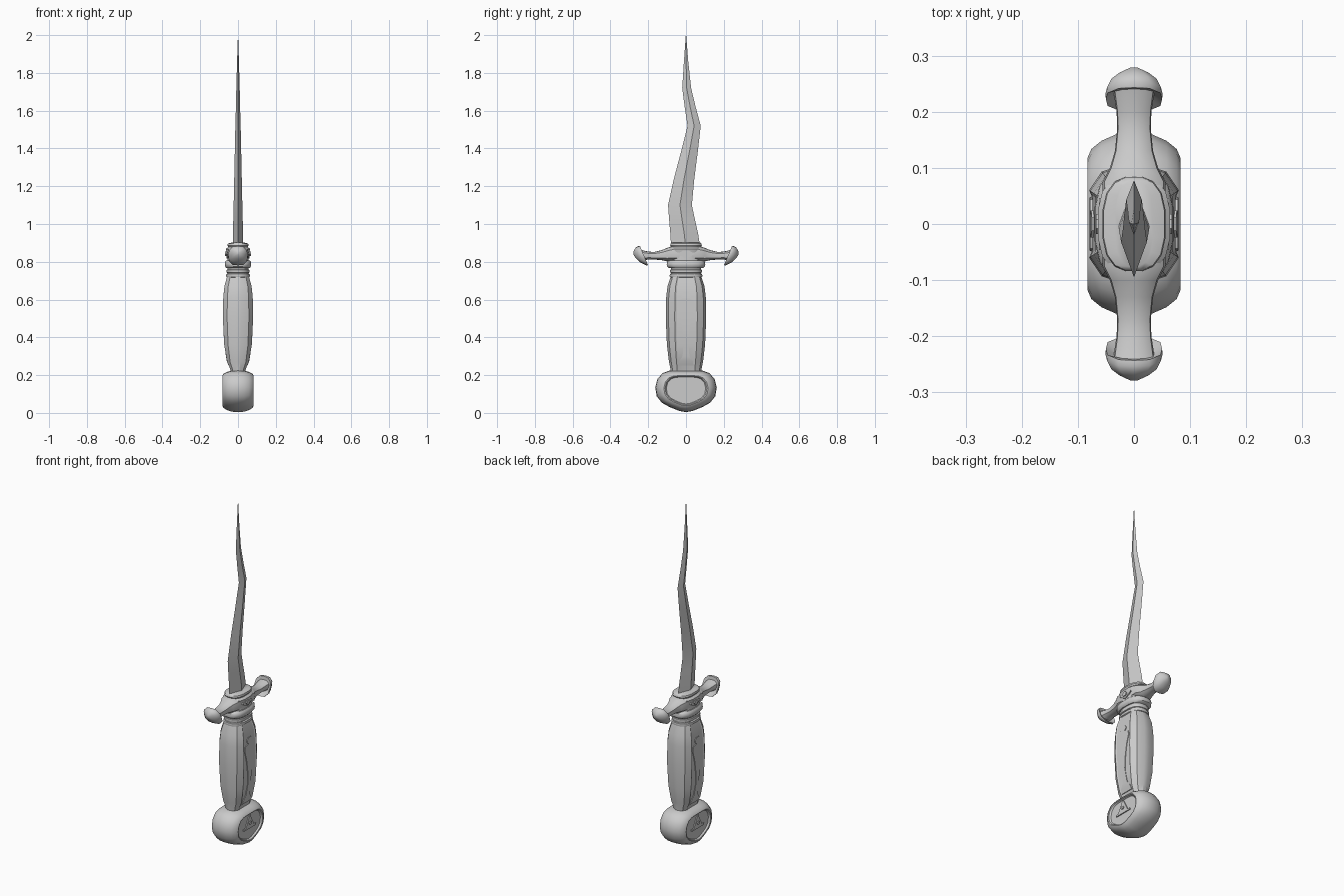
import bpy, bmesh
from math import cos, sin, pi


def loft(name, rings, angle=30):
    """Skin a list of equal-length point rings and cap both ends."""
    bm = bmesh.new()
    rows = [[bm.verts.new(p) for p in r] for r in rings]
    n = len(rows[0])
    for a, b in zip(rows, rows[1:]):
        for i in range(n):
            j = (i + 1) % n
            bm.faces.new((a[i], a[j], b[j], b[i]))
    bm.faces.new(rows[0][::-1])
    bm.faces.new(rows[-1])
    bmesh.ops.recalc_face_normals(bm, faces=bm.faces[:])
    me = bpy.data.meshes.new(name)
    bm.to_mesh(me)
    bm.free()
    ob = bpy.data.objects.new(name, me)
    bpy.context.collection.objects.link(ob)
    bpy.ops.object.select_all(action='DESELECT')
    bpy.context.view_layer.objects.active = ob
    ob.select_set(True)
    bpy.ops.object.shade_smooth_by_angle(angle=angle * pi / 180)
    return ob


def mirror4(quarter):
    """Unit quarter section (x>0, y>0) to a closed section."""
    q = quarter
    return (q + [(-x, y) for x, y in q[::-1]] + [(-x, -y) for x, y in q]
            + [(x, -y) for x, y in q[::-1]])


def interp(table, z):
    for a, b in zip(table, table[1:]):
        if z <= b[0]:
            t = (z - a[0]) / (b[0] - a[0])
            return a[1] + t * (b[1] - a[1])
    return table[-1][1]


def relief(name, rows, depth):
    """Raised figure on both broad faces: rows are (z, y half width)."""
    return loft(name, [[(sx * depth(z), sy * w, z) for sx, sy in
                        ((-1, -1), (1, -1), (1, 1), (-1, 1))] for z, w in rows], 20)


# blade: wavy diamond section, rows are (z, rear edge y, front edge y, half thickness)
blade = [(0.87, -0.078, 0.076, 0.028), (0.95, -0.083, 0.064, 0.027),
         (1.02, -0.089, 0.048, 0.025), (1.10, -0.095, 0.031, 0.023),
         (1.24, -0.064, 0.044, 0.020), (1.38, -0.027, 0.062, 0.017),
         (1.52, 0.008, 0.078, 0.014), (1.62, -0.007, 0.051, 0.011),
         (1.72, -0.020, 0.027, 0.009), (1.86, -0.011, 0.012, 0.005),
         (2.0, -0.001, 0.001, 0.0005)]
loft("blade", [[(t, (a + b) / 2, z), (0, b, z), (-t, (a + b) / 2, z), (0, a, z)]
               for z, a, b, t in blade], 12)

# grip: faceted barrel with recessed side panels, rows are (z, x half, y half)
grip = [(0.20, 0.036, 0.082), (0.235, 0.042, 0.083), (0.27, 0.058, 0.090),
        (0.36, 0.073, 0.101), (0.50, 0.080, 0.107), (0.61, 0.078, 0.105),
        (0.67, 0.072, 0.098), (0.715, 0.060, 0.083), (0.74, 0.054, 0.078)]
section = mirror4([(0.95, 0.48), (1, 0.56), (0.72, 0.87), (0.2, 1)])
loft("grip", [[(x * a, y * b, z) for x, y in section] for z, a, b in grip], 20)


def grip_depth(z):
    return 0.95 * interp(grip, z) + 0.004


# grip ornament: tapering figure with a foot and a round top
relief("grip_relief", [(0.25, 0.040), (0.275, 0.036), (0.30, 0.018), (0.38, 0.012),
                       (0.44, 0.018), (0.52, 0.034), (0.57, 0.048), (0.595, 0.044),
                       (0.605, 0.016)], grip_depth)
relief("grip_relief_top", [(0.605, 0.012), (0.615, 0.024), (0.628, 0.024),
                           (0.64, 0.012)], grip_depth)

# collar: stacked rounded rings between grip and guard
oval = mirror4([(1, 0.30), (0.88, 0.66), (0.62, 0.90), (0.25, 1)])


def ring(name, z, h, a, b):
    prof = [(-1, 0.88), (-0.6, 0.98), (0, 1), (0.6, 0.98), (1, 0.88)]
    loft(name, [[(x * a * s, y * b * s, z + t * h) for x, y in oval]
                for t, s in prof], 40)


for i, (z, h, a, b) in enumerate([(0.727, 0.012, 0.063, 0.087), (0.75, 0.011, 0.061, 0.085),
                                  (0.787, 0.020, 0.070, 0.102)]):
    ring(f"collar_ring_{i + 1}", z, h, a, b)
loft("collar_core", [[(x * 0.056, y * 0.080, z) for x, y in oval] for z in (0.72, 0.83)])

# guard: arms as octagon sections (y, x half, z centre, z half, slant)
arm = [(0.0, 0.056, 0.842, 0.040, 0), (0.075, 0.056, 0.842, 0.040, 0),
       (0.10, 0.043, 0.838, 0.036, 0), (0.13, 0.034, 0.835, 0.026, 0),
       (0.17, 0.030, 0.832, 0.020, 0), (0.20, 0.031, 0.833, 0.021, 0),
       (0.232, 0.036, 0.835, 0.028, 0.3),
       (0.222, 0.050, 0.832, 0.050, 0.42), (0.232, 0.051, 0.832, 0.051, 0.42),
       (0.252, 0.043, 0.836, 0.041, 0.30), (0.268, 0.027, 0.842, 0.025, 0.15),
       (0.279, 0.006, 0.846, 0.008, 0)]


def arm_ring(side, y, a, zc, h, slant):
    pts = []
    for k in range(12):
        c, s = cos(k * pi / 6), sin(k * pi / 6)
        # slightly squared round section
        f = 1 / (abs(c) ** 3 + abs(s) ** 3) ** (1 / 3)
        pts.append((a * c * f, side * (y + slant * h * s * f), zc + h * s * f))
    return pts


for side, label in ((1, "back"), (-1, "front")):
    loft(f"guard_arm_{label}", [arm_ring(side, *r) for r in arm], 40)

# guard top: seat that holds the blade
loft("blade_seat", [[(x * a, y * b, z) for x, y in oval] for z, a, b in
                    ((0.85, 0.060, 0.086), (0.868, 0.064, 0.088), (0.878, 0.052, 0.078),
                     (0.886, 0.056, 0.084), (0.896, 0.054, 0.082), (0.902, 0.034, 0.076))], 35)
relief("guard_diamond", [(0.818, 0.004), (0.842, 0.046), (0.866, 0.004)], lambda z: 0.062)
relief("guard_stud", [(0.830, 0.008), (0.842, 0.018), (0.854, 0.008)], lambda z: 0.068)

# pommel: flattened bulb, outline in y/z skinned through layers along x
half = [(0.045, 0.226), (0.09, 0.223), (0.125, 0.210), (0.152, 0.178), (0.163, 0.135),
        (0.155, 0.088), (0.128, 0.054), (0.085, 0.030), (0.035, 0.010)]
outline = half + [(0, 0.004)] + [(-y, z) for y, z in half[::-1]]
layers = [(0.072, 0.64), (0.081, 0.68), (0.083, 0.72), (0.076, 0.82), (0.058, 0.91),
          (0.032, 0.98)]
layers = [(-x, s) for x, s in layers] + [(0, 1)] + layers[::-1]
loft("pommel", [[(x, y * s, 0.125 + (z - 0.125) * s) for y, z in outline]
                for x, s in layers], 35)

# pommel ornament: raised triangle on a bar
relief("pommel_bar", [(0.108, 0.055), (0.118, 0.055)], lambda z: 0.078)
relief("pommel_triangle", [(0.118, 0.038), (0.185, 0.003)], lambda z: 0.078)
relief("pommel_boss", [(0.132, 0.006), (0.14, 0.011), (0.148, 0.006)], lambda z: 0.083)
